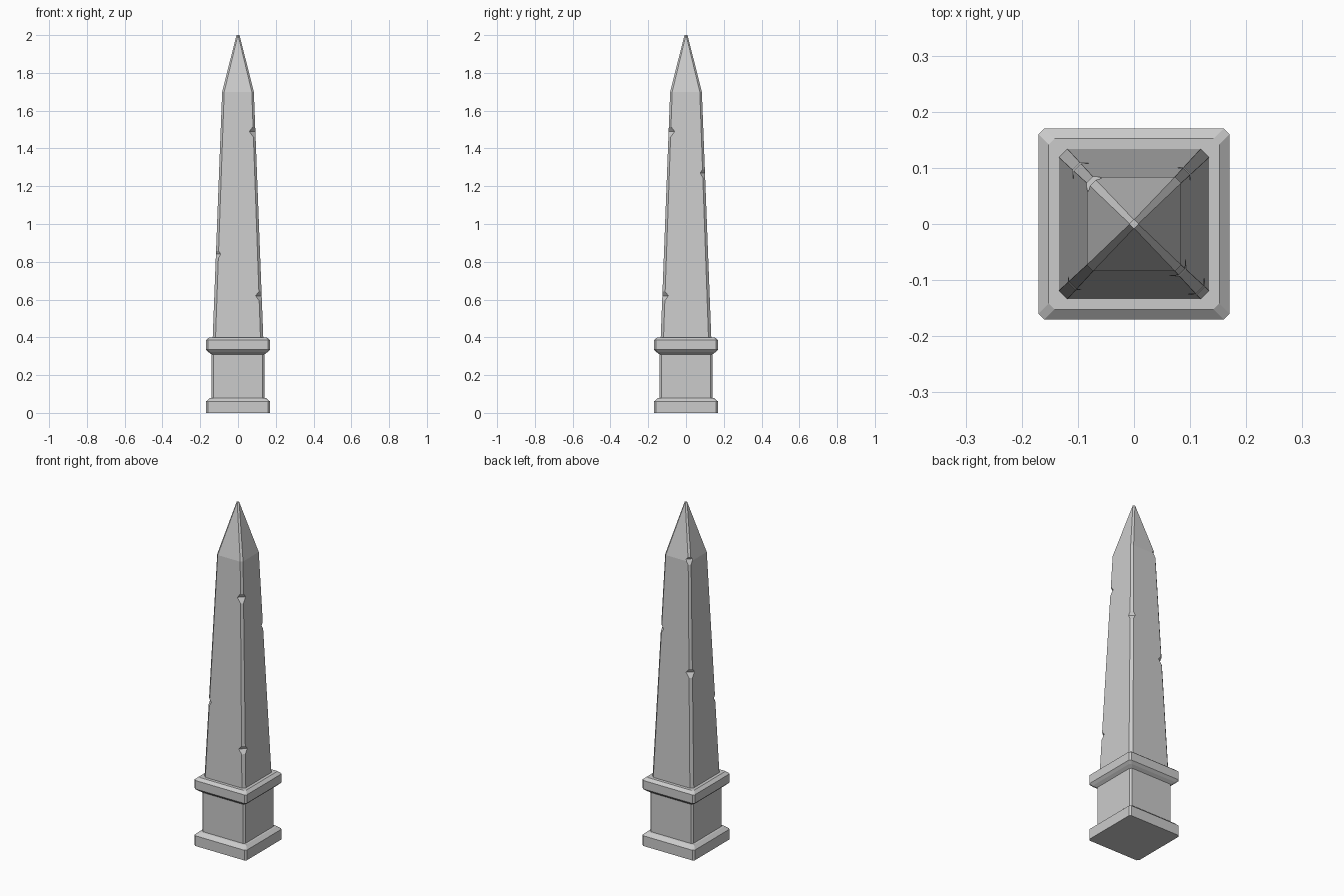
import bpy, bmesh
from math import radians
from mathutils import Matrix, Vector

if "Cube" in bpy.data.objects:
    bpy.data.objects.remove(bpy.data.objects["Cube"])


def loft(name, rings):
    """Stack chamfered-square rings (z, half width, corner chamfer) into a solid."""
    bm = bmesh.new()
    loops = []
    for z, h, c in rings:
        k = h - c
        pts = [(h, -k), (h, k), (k, h), (-k, h), (-h, k), (-h, -k), (-k, -h), (k, -h)]
        loops.append([bm.verts.new((x, y, z)) for x, y in pts])
    for a, b in zip(loops, loops[1:]):
        for i in range(8):
            j = (i + 1) % 8
            bm.faces.new((a[i], a[j], b[j], b[i]))
    bm.faces.new(loops[0][::-1])
    bm.faces.new(loops[-1])
    return finish(name, bm)


def finish(name, bm):
    bmesh.ops.recalc_face_normals(bm, faces=bm.faces)
    mesh = bpy.data.meshes.new(name)
    bm.to_mesh(mesh)
    bm.free()
    obj = bpy.data.objects.new(name, mesh)
    bpy.context.collection.objects.link(obj)
    return obj


# Pedestal: plinth, block and moulded cap
loft("pedestal", [
    (0.0, 0.17, 0.01), (0.06, 0.17, 0.01), (0.078, 0.15, 0.01), (0.08, 0.14, 0.01),
    (0.31, 0.14, 0.01), (0.322, 0.157, 0.01), (0.335, 0.17, 0.01),
    (0.385, 0.17, 0.01), (0.40, 0.152, 0.01)])

# Tapered shaft with pointed top
BASE_Z, BASE_H, NECK_Z, NECK_H = 0.395, 0.134, 1.70, 0.084
shaft = loft("shaft", [
    (BASE_Z, BASE_H, 0.015), (NECK_Z, NECK_H, 0.011), (2.0, 0.008, 0.0075)])

# Chips: diamond prisms lying across the shaft corners (x sign, y sign, z, depth)
chips = [(1, -1, 1.49, 0.023), (1, -1, 0.62, 0.023), (-1, -1, 0.84, 0.018),
         (1, 1, 1.27, 0.018), (-1, 1, 1.71, 0.020), (-1, 1, 1.06, 0.023)]
bm = bmesh.new()
for sx, sy, z, depth in chips:
    t = (z - BASE_Z) / (NECK_Z - BASE_Z)
    h = BASE_H + (NECK_H - BASE_H) * t
    out = Vector((sx, sy, 0)).normalized()
    side = Vector((-out.y, out.x, 0))
    up = Vector((0, 0, 1))
    rot = Matrix((out * depth, up * 0.042, side)).transposed().to_4x4()
    bmesh.ops.create_cone(bm, cap_ends=True, segments=4, radius1=1, radius2=1, depth=0.2,
                          matrix=Matrix.Translation((sx * h, sy * h, z)) @ rot
                          @ Matrix.Rotation(radians(0), 4, 'Z'))
cutter = finish("chip_cutter", bm)
cutter.hide_render = True

# Cut the chips, then drop the helper
mod = shaft.modifiers.new("chips", 'BOOLEAN')
mod.operation = 'DIFFERENCE'
mod.solver = 'EXACT'
mod.object = cutter
bpy.context.view_layer.objects.active = shaft
shaft.select_set(True)
bpy.ops.object.modifier_apply(modifier=mod.name)
bpy.data.objects.remove(cutter)
